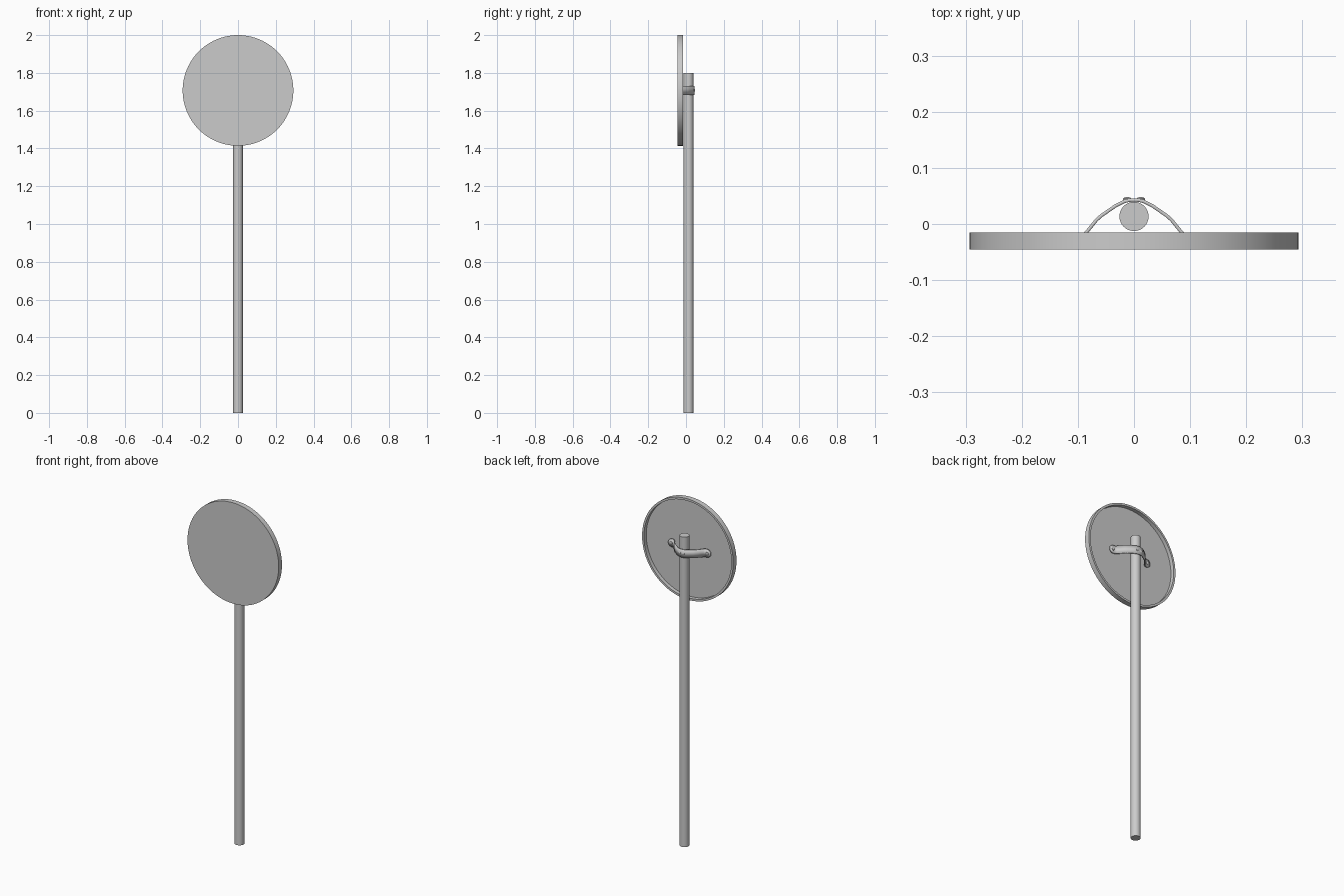
import bpy, bmesh, math
from mathutils import Matrix

if "Cube" in bpy.data.objects:
    bpy.data.objects.remove(bpy.data.objects["Cube"])

SIGN_Z = 1.707


def finish(name, bm):
    bmesh.ops.recalc_face_normals(bm, faces=bm.faces)
    me = bpy.data.meshes.new(name)
    bm.to_mesh(me)
    bm.free()
    ob = bpy.data.objects.new(name, me)
    bpy.context.collection.objects.link(ob)
    bpy.ops.object.select_all(action='DESELECT')
    ob.select_set(True)
    bpy.context.view_layer.objects.active = ob
    bpy.ops.object.shade_smooth_by_angle(angle=math.radians(35))
    return ob


def lathe(name, profile, origin, steps):
    # spins (radius, y) points around the y axis
    bm = bmesh.new()
    vs = [bm.verts.new((r, y, 0)) for r, y in profile]
    es = [bm.edges.new(p) for p in zip(vs, vs[1:])]
    bmesh.ops.spin(bm, geom=vs + es, cent=(0, 0, 0), axis=(0, 1, 0),
                   angle=math.tau, steps=steps)
    bmesh.ops.remove_doubles(bm, verts=bm.verts, dist=1e-5)
    bmesh.ops.translate(bm, verts=bm.verts, vec=origin)
    return finish(name, bm)


# round pole
bm = bmesh.new()
bmesh.ops.create_cone(bm, cap_ends=True, segments=48, radius1=0.026,
                      radius2=0.026, depth=1.8,
                      matrix=Matrix.Translation((0, 0.0135, 0.9)))
finish("pole", bm)

# round sign panel with a raised rim on the back
lathe("sign_panel", [(0, -0.045), (0.293, -0.045), (0.293, -0.015),
                     (0.281, -0.015), (0.281, -0.037), (0, -0.037)],
      (0, 0, SIGN_Z), 96)

# bent clamp strap with rounded end tabs, as (x, y, half height)
R = 0.023
half = []
for deg in (12, 25, 40, 55, 72, 90):
    a = math.radians(deg)
    half.append((0.136 - R * (1 - math.cos(a)), -0.0335, R * math.sin(a)))
half += [(x, y, R) for x, y in ((0.102, -0.0325), (0.094, -0.025), (0.084, -0.014),
                                (0.067, 0.007), (0.058, 0.015), (0.032, 0.033),
                                (0.018, 0.040), (0.008, 0.0425))]
path = half + [(-x, y, h) for x, y, h in reversed(half)]
bm = bmesh.new()
cols = [(bm.verts.new((x, y, SIGN_Z - h)), bm.verts.new((x, y, SIGN_Z + h)))
        for x, y, h in path]
for a, b in zip(cols, cols[1:]):
    bm.faces.new((a[0], b[0], b[1], a[1]))
strap = finish("clamp_strap", bm)
mod = strap.modifiers.new("thickness", 'SOLIDIFY')
mod.thickness = 0.006
mod.offset = 0

# domed bolt heads: two on the strap middle, one on each tab
head = [(0, -0.004), (0.0075, -0.004), (0.0075, 0.001), (0.005, 0.003), (0, 0.0035)]
for side, s in (("left", -1), ("right", 1)):
    lathe("middle_bolt_" + side, head, (s * 0.012, 0.0445, SIGN_Z), 16)
    lathe("tab_bolt_" + side, head, (s * 0.115, -0.0285, SIGN_Z), 16)
